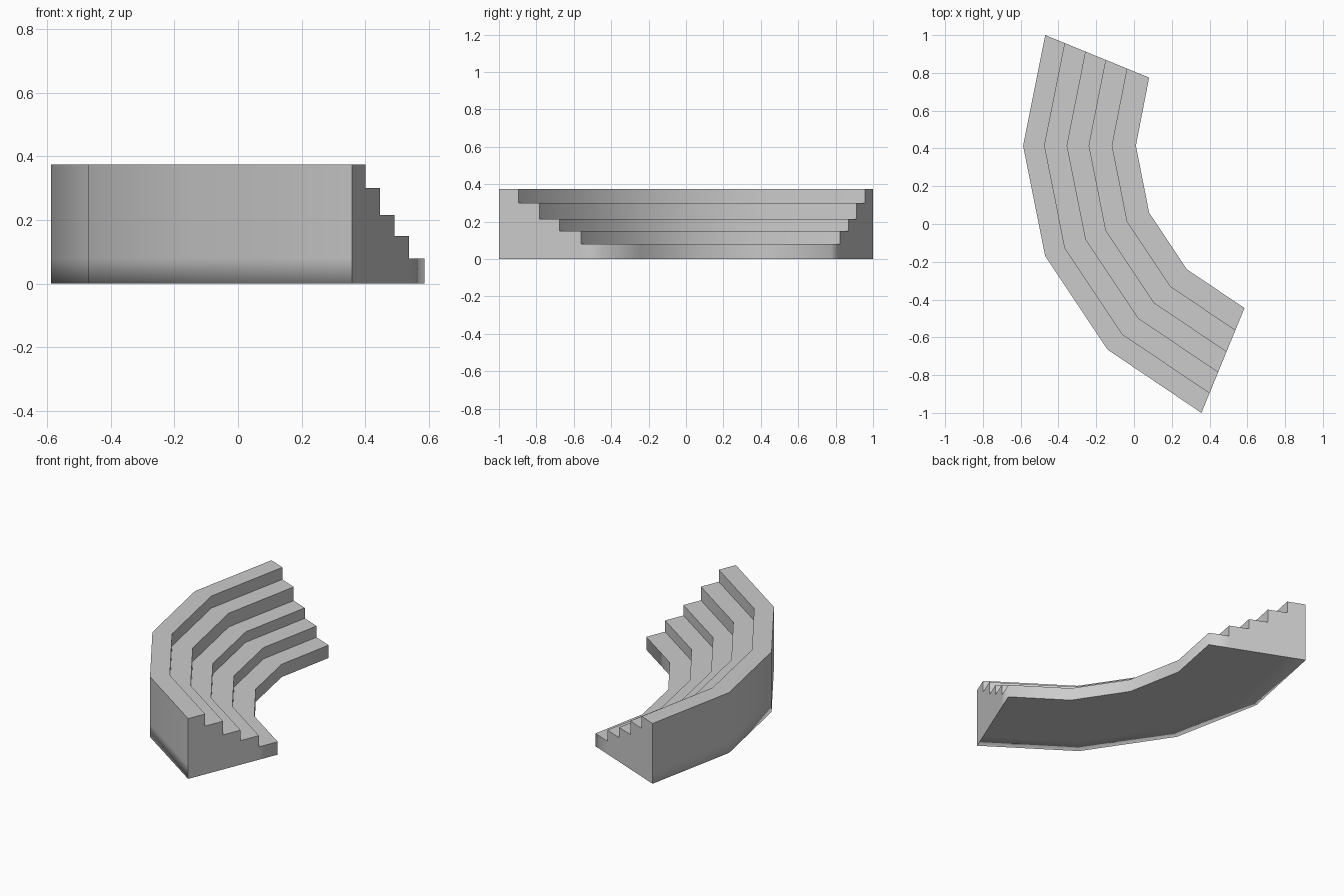
import bpy
import bmesh
from math import radians
from mathutils import Vector

cube = bpy.data.objects.get("Cube")
if cube:
    bpy.data.objects.remove(cube)

stone = bpy.data.materials.new("light_grey")
stone.use_nodes = True
grey = (0.6, 0.6, 0.6, 1)
stone.diffuse_color = grey
stone.node_tree.nodes["Principled BSDF"].inputs["Base Color"].default_value = grey

# Plan of the curved bank: matching back and front edge points
outer = [(-0.47, 1), (-0.587, 0.415), (-0.47, -0.17), (-0.14, -0.665), (0.357, -1)]
inner = [(0.08, 0.775), (0.01, 0.415), (0.08, 0.06), (0.28, -0.24), (0.585, -0.445)]
# Step edges as fractions from back to front, and the height of each tread
cuts = [0, 0.19, 0.39, 0.585, 0.79, 1]
heights = [0.375, 0.3, 0.215, 0.15, 0.08]
STEPS = len(heights)
BASE = heights[-1]

bm = bmesh.new()


def section(back, front):
    """Vertices of one cross-section, keyed by (cut index, height)."""
    a, b = Vector(back), Vector(front)
    keys = {(0, BASE)}
    for i, h in enumerate(heights):
        keys |= {(i, 0), (i, h), (i + 1, 0), (i + 1, h)}
    return {(i, z): bm.verts.new((*a.lerp(b, cuts[i]), z)) for i, z in keys}


sections = [section(a, b) for a, b in zip(outer, inner)]

# Stepped outline: back wall, then treads and risers, then underside
outline = [(0, 0), (0, BASE)]
for i, h in enumerate(heights):
    outline += [(i, h), (i + 1, h)]
outline += [(i, 0) for i in range(STEPS, 0, -1)]

for s, t in zip(sections, sections[1:]):
    for p, q in zip(outline, outline[1:] + outline[:1]):
        bm.faces.new((s[p], s[q], t[q], t[p]))

# End walls, one column under each tread
for s in (sections[0], sections[-1]):
    for i, h in enumerate(heights):
        column = [(i, 0), (i + 1, 0)]
        column += sorted(k for k in s if k[0] == i + 1 and 0 < k[1] <= h)
        column += sorted((k for k in s if k[0] == i and 0 < k[1] <= h), reverse=True)
        bm.faces.new([s[k] for k in column])

bmesh.ops.recalc_face_normals(bm, faces=bm.faces[:])

# Shade the bends smoothly and keep the step edges crisp
for f in bm.faces:
    f.smooth = True
for e in bm.edges:
    e.smooth = e.calc_face_angle(0) < radians(40)

# Soft edges: foot of the back wall and the corners of the lowest step
for s, t in zip(sections, sections[1:]):
    bm.edges.get((s[0, 0], t[0, 0])).smooth = True
for s in (sections[0], sections[-1]):
    bm.edges.get((s[STEPS, 0], s[STEPS, BASE])).smooth = True

mesh = bpy.data.meshes.new("curved_steps")
bm.to_mesh(mesh)
bm.free()
mesh.materials.append(stone)
steps = bpy.data.objects.new("curved_steps", mesh)
bpy.context.collection.objects.link(steps)
